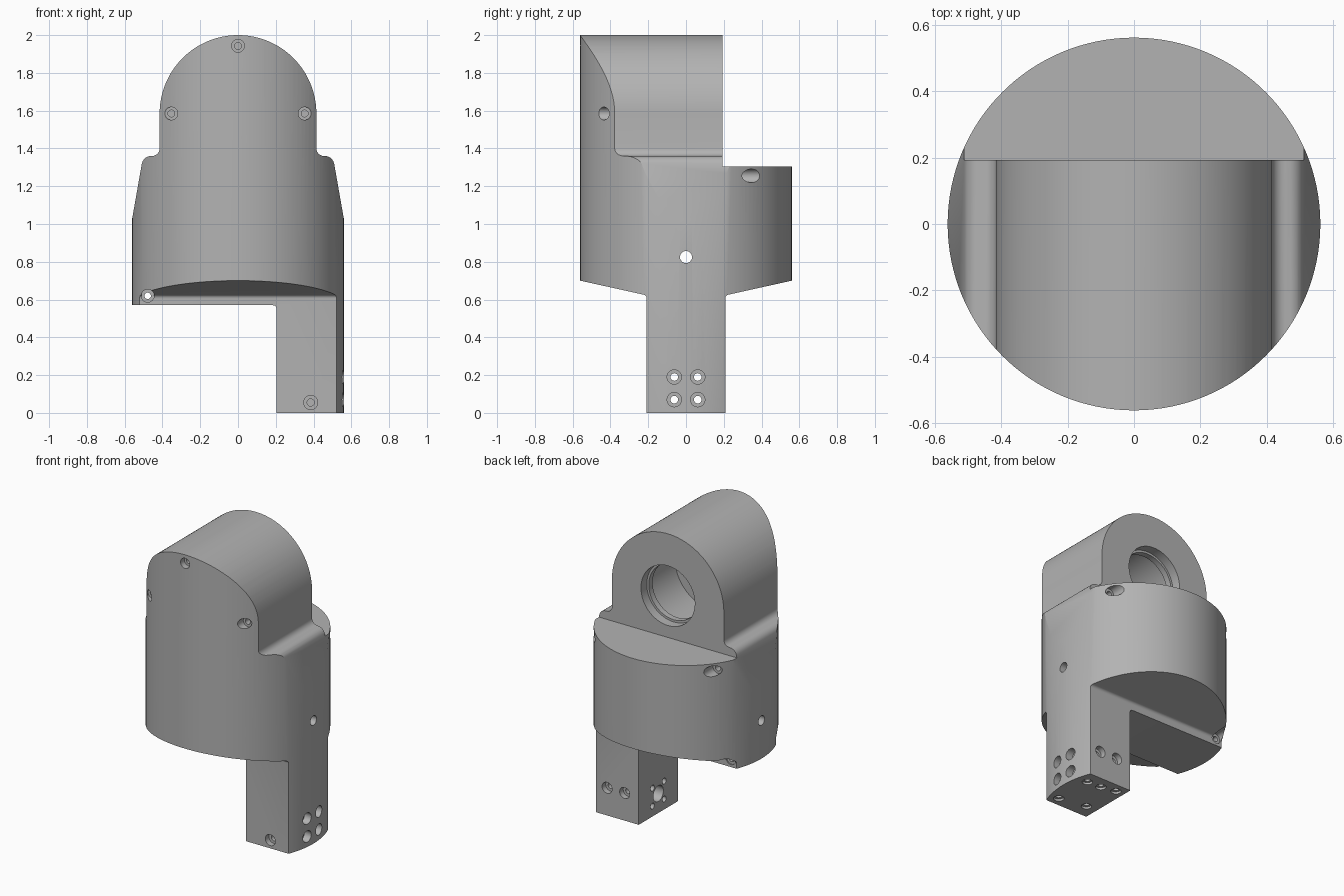
import bpy, bmesh, math
from mathutils import Vector

if "Cube" in bpy.data.objects:
    bpy.data.objects.remove(bpy.data.objects["Cube"])


def make_object(name, bm):
    bmesh.ops.recalc_face_normals(bm, faces=bm.faces)
    mesh = bpy.data.meshes.new(name)
    bm.to_mesh(mesh)
    bm.free()
    obj = bpy.data.objects.new(name, mesh)
    bpy.context.collection.objects.link(obj)
    return obj


def arc(cx, cz, r, a0, a1, n):
    angles = [math.radians(a0 + (a1 - a0) * i / n) for i in range(n + 1)]
    return [(cx + r * math.cos(a), cz + r * math.sin(a)) for a in angles]


def prism(name, points, along_y):
    """Extrude an outline with z up through the whole model."""
    bm = bmesh.new()
    to3d = (lambda u, v, w: (u, w, v)) if along_y else (lambda u, v, w: (w, u, v))
    face = bm.faces.new([bm.verts.new(to3d(u, v, -1)) for u, v in points])
    ext = bmesh.ops.extrude_face_region(bm, geom=[face])
    verts = [e for e in ext["geom"] if isinstance(e, bmesh.types.BMVert)]
    bmesh.ops.translate(bm, verts=verts, vec=(0, 2, 0) if along_y else (2, 0, 0))
    return make_object(name, bm)


def cylinder(name, start, end, r, segments=32):
    start, end = Vector(start), Vector(end)
    d = end - start
    bm = bmesh.new()
    bmesh.ops.create_cone(bm, cap_ends=True, segments=segments, radius1=r, radius2=r, depth=d.length)
    bmesh.ops.rotate(bm, verts=bm.verts, matrix=d.to_track_quat("Z", "Y").to_matrix())
    bmesh.ops.translate(bm, verts=bm.verts, vec=(start + end) / 2)
    return make_object(name, bm)


def boolean(target, cutter, operation):
    cutter.hide_render = True
    mod = target.modifiers.new("cut", "BOOLEAN")
    mod.operation, mod.solver, mod.object = operation, "EXACT", cutter
    bpy.context.view_layer.objects.active = target
    bpy.ops.object.modifier_apply(modifier=mod.name)
    bpy.data.objects.remove(cutter, do_unlink=True)


def bore(start, end, r, segments=32):
    boolean(body, cylinder("bore_cutter", start, end, r, segments), "DIFFERENCE")


# Round body
body = cylinder("housing_body", (0, 0, -0.5), (0, 0, 2.5), 0.561, 128)

# Front outline: rounded head, filleted shoulders, slanted sides, leg on the right
shoulder = (arc(0.455, 1.40, 0.04, 180, 270, 6) + arc(0.46, 1.31, 0.05, 90, 12, 6)[1:]
            + [(0.56, 1.03), (0.58, 0.933)])
outline = [(0.58, 0), (0.205, 0)] + arc(0.185, 0.55, 0.02, 0, 90, 5) + [(-0.58, 0.57)]
outline += [(-x, z) for x, z in reversed(shoulder)]
outline += arc(0, 1.585, 0.415, 180, 0, 64) + shoulder
boolean(body, prism("front_outline", outline, True), "INTERSECT")

# Side outline: stepped back, sloped underside, narrow bar and leg
half = [(0.6, 0.709)] + arc(0.228, 0.606, 0.02, 103, 180, 5) + [(0.208, -0.1)]
side = [(-0.6, 2.2), (0.192, 2.2), (0.192, 1.305), (0.6, 1.305)] + half
side += [(-y, z) for y, z in reversed(half)]
boolean(body, prism("side_outline", side, False), "INTERSECT")

# Large opening in the back of the head, with a lip and a wider cavity
bore((0, 0.4, 1.585), (0, 0.13, 1.585), 0.2, 64)
bore((0, 0.14, 1.585), (0, 0.08, 1.585), 0.185, 64)
bore((0, 0.09, 1.585), (0, -0.28, 1.585), 0.28, 64)

# Counterbored screws on the front of the head
for x, z, floor in ((-0.353, 1.585, -0.40), (0.353, 1.585, -0.40), (0, 1.943, -0.52)):
    bore((x, -0.8, z), (x, floor, z), 0.034)
    bore((x, -0.8, z), (x, floor + 0.1, z), 0.018)

# Angled-looking screws high on the back of the body
for s in (-1, 1):
    bore((s * 0.44, 0.8, 1.255), (s * 0.44, 0.29, 1.255), 0.036)
    bore((s * 0.44, 0.8, 1.255), (s * 0.44, 0.2, 1.255), 0.019)

# Cross hole through the body, and clamp screw at the end of the bar
bore((-0.8, 0, 0.825), (0.8, 0, 0.825), 0.032)
for s in (-1, 1):
    bore((-0.478, s * 0.8, 0.62), (-0.478, s * 0.2, 0.62), 0.034)
bore((-0.478, -0.8, 0.62), (-0.478, 0.8, 0.62), 0.017)

# Four through screws and the central socket of the leg
for y in (-0.062, 0.062):
    for z in (0.07, 0.19):
        bore((0.8, y, z), (0.51, y, z), 0.038)
        bore((0.8, y, z), (0.1, y, z), 0.02)
bore((0.1, 0, 0.13), (0.32, 0, 0.13), 0.053)

# Screws in the front, back and underside of the leg
for x, z, s in ((0.385, 0.055, -1), (0.44, 0.185, 1), (0.31, 0.185, 1)):
    bore((x, s * 0.5, z), (x, s * 0.17, z), 0.037)
    bore((x, s * 0.5, z), (x, s * 0.12, z), 0.019)
for x, y in ((0.475, -0.145), (0.47, 0.12), (0.368, 0.125), (0.265, 0.145), (0.285, -0.11)):
    bore((x, y, -0.2), (x, y, 0.015), 0.032)
    bore((x, y, -0.2), (x, y, 0.04), 0.017)

# Single grey finish, smooth with sharp edges kept
grey = bpy.data.materials.new("plain_grey")
grey.diffuse_color = (0.45, 0.45, 0.45, 1)
grey.use_nodes = True
grey.node_tree.nodes["Principled BSDF"].inputs["Base Color"].default_value = grey.diffuse_color
body.data.materials.clear()
body.data.materials.append(grey)
for p in body.data.polygons:
    p.material_index = 0
bpy.ops.object.select_all(action="DESELECT")
body.select_set(True)
bpy.context.view_layer.objects.active = body
bpy.ops.object.shade_smooth_by_angle(angle=math.radians(25))
